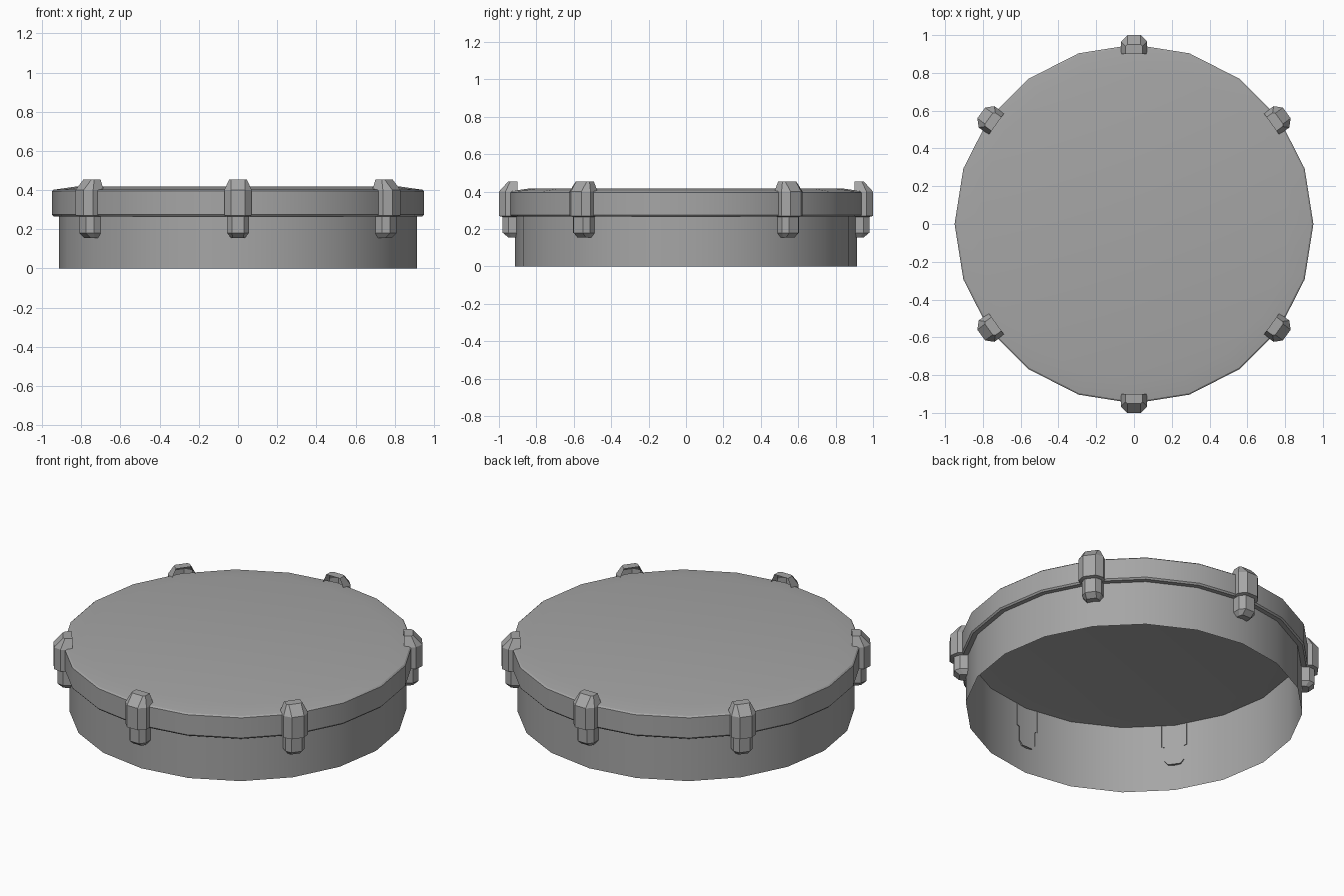
import bpy
import bmesh
from math import cos, sin, tau, radians
from mathutils import Matrix

cube = bpy.data.objects.get("Cube")
if cube:
    bpy.data.objects.remove(cube, do_unlink=True)

SIDES = 20
LUGS = 6

grey = bpy.data.materials.new("mid grey")
grey.use_nodes = True
colour = (0.38, 0.38, 0.38, 1)
grey.diffuse_color = colour
grey.node_tree.nodes["Principled BSDF"].inputs["Base Color"].default_value = colour


def finish(name, bm, angle):
    mesh = bpy.data.meshes.new(name)
    bm.to_mesh(mesh)
    bm.free()
    mesh.materials.append(grey)
    obj = bpy.data.objects.new(name, mesh)
    bpy.context.collection.objects.link(obj)
    bpy.ops.object.select_all(action='DESELECT')
    bpy.context.view_layer.objects.active = obj
    obj.select_set(True)
    bpy.ops.object.shade_smooth_by_angle(angle=radians(angle))
    return obj


def lathe(name, profile, cap=False):
    """Spin a (radius, height) profile, listed upwards, around z."""
    bm = bmesh.new()
    rings = [[bm.verts.new((r * cos(tau * i / SIDES), r * sin(tau * i / SIDES), z))
              for i in range(SIDES)] for r, z in profile]
    for low, high in zip(rings, rings[1:]):
        for i in range(SIDES):
            j = (i + 1) % SIDES
            bm.faces.new((low[i], low[j], high[j], high[i]))
    if cap:
        bm.faces.new(rings[-1])
    return finish(name, bm, 30)


def lug(name, turn):
    """Loft a chamfered bracket, open towards the drum, facing -y."""
    # height, half width, half width of front, side depth, front depth
    levels = [(0.155, 0.035, 0.028, 0.93, 0.95),
              (0.18, 0.055, 0.03, 0.95, 0.98),
              (0.265, 0.055, 0.03, 0.95, 0.98),
              (0.27, 0.07, 0.035, 0.965, 1.0),
              (0.40, 0.07, 0.035, 0.965, 1.0),
              (0.455, 0.045, 0.035, 0.94, 0.95)]
    bm = bmesh.new()
    rows = []
    for z, wide, front, side, out in levels:
        outline = [(-wide, 0.90), (-wide, side), (-front, out),
                   (front, out), (wide, side), (wide, 0.90)]
        rows.append([bm.verts.new((x, -r, z)) for x, r in outline])
    for low, high in zip(rows, rows[1:]):
        for k in range(5):
            bm.faces.new((low[k], low[k + 1], high[k + 1], high[k]))
    bm.faces.new(rows[0][::-1])
    bm.faces.new(rows[-1])
    bm.transform(Matrix.Rotation(turn, 4, 'Z'))
    return finish(name, bm, 20)


# Open-bottomed drum body
lathe("shell", [(0.915, 0), (0.915, 0.27), (0.915, 0.405)])

# Raised hoop with softened edges, closing on to the shell
lathe("hoop", [(0.915, 0.266), (0.942, 0.266), (0.95, 0.275),
               (0.95, 0.395), (0.942, 0.402)])

# Stretched skin with a shallow sloping border
lathe("drum_skin", [(0.942, 0.402), (0.83, 0.418)], cap=True)

# Tension brackets sit on corners of the shell: front, back and four diagonals
for n, degrees in enumerate((0, 54, 126, 180, 234, 306)[:LUGS]):
    lug(f"tension_bracket_{n + 1}", radians(degrees))
